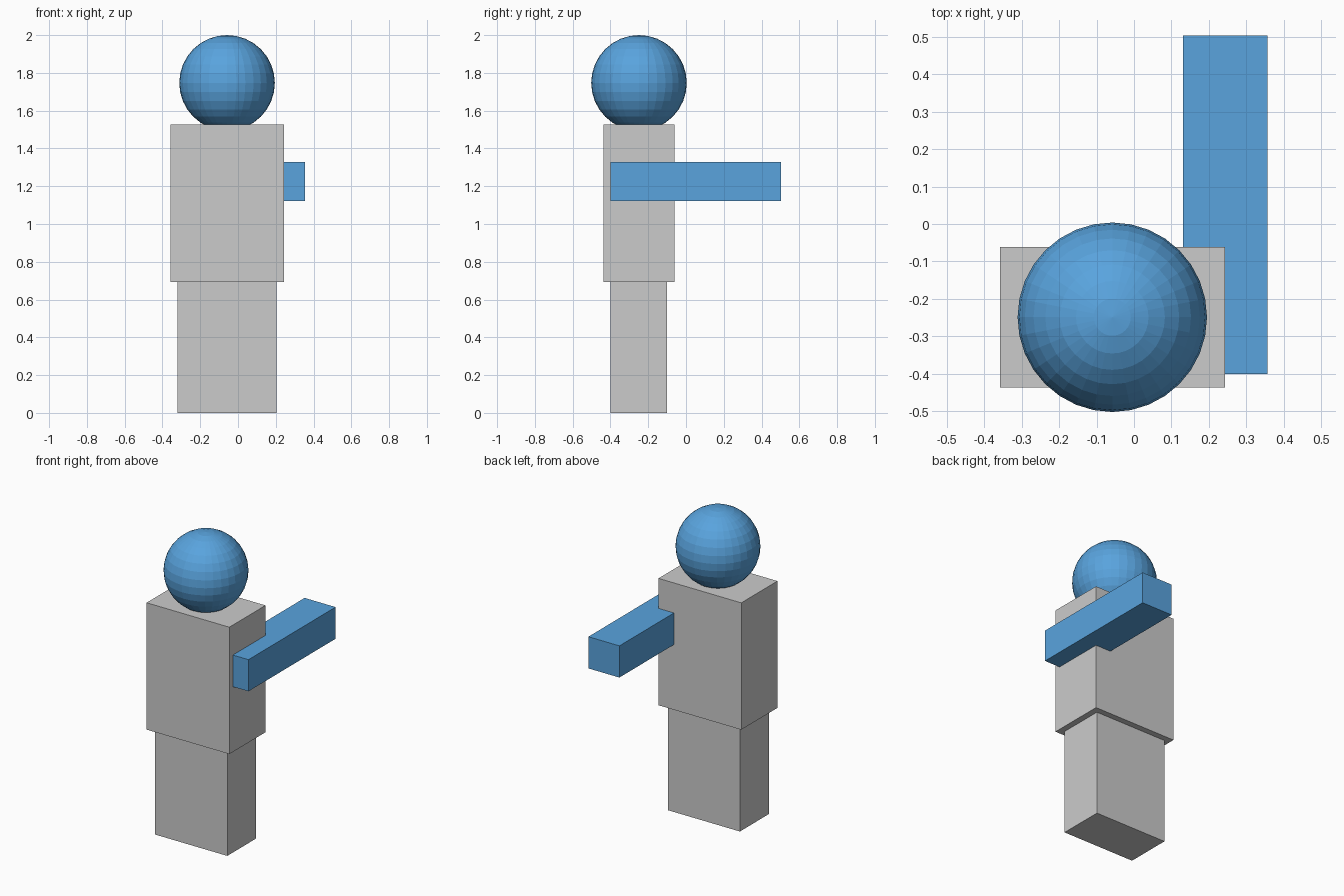
import bpy

if "Cube" in bpy.data.objects:
    bpy.data.objects.remove(bpy.data.objects["Cube"])

blue = bpy.data.materials.new("blue")
blue.diffuse_color = (0.10, 0.37, 0.73, 1)
blue.use_nodes = True
blue.node_tree.nodes["Principled BSDF"].inputs["Base Color"].default_value = blue.diffuse_color


def box(name, x, y, z, mat=None):
    """Axis-aligned box from (min, max) ranges."""
    bpy.ops.mesh.primitive_cube_add(size=1)
    ob = bpy.context.object
    ob.name = name
    ob.location = [(a + b) / 2 for a, b in (x, y, z)]
    ob.scale = [b - a for a, b in (x, y, z)]
    bpy.ops.object.transform_apply(location=False, rotation=False, scale=True)
    if mat:
        ob.data.materials.append(mat)
    return ob


# Body blocks
box("legs", (-0.321, 0.203), (-0.401, -0.101), (0, 0.695))
box("torso", (-0.358, 0.243), (-0.437, -0.062), (0.693, 1.526))

# Arm reaching backwards, partly sunk into the torso
box("arm", (0.131, 0.356), (-0.4, 0.504), (1.121, 1.329), blue)

# Faceted head, slightly sunk into the torso top
bpy.ops.mesh.primitive_uv_sphere_add(segments=32, ring_count=16, radius=0.253,
                                     location=(-0.058, -0.249, 1.747))
head = bpy.context.object
head.name = "head"
head.data.materials.append(blue)
bpy.ops.object.shade_flat()
